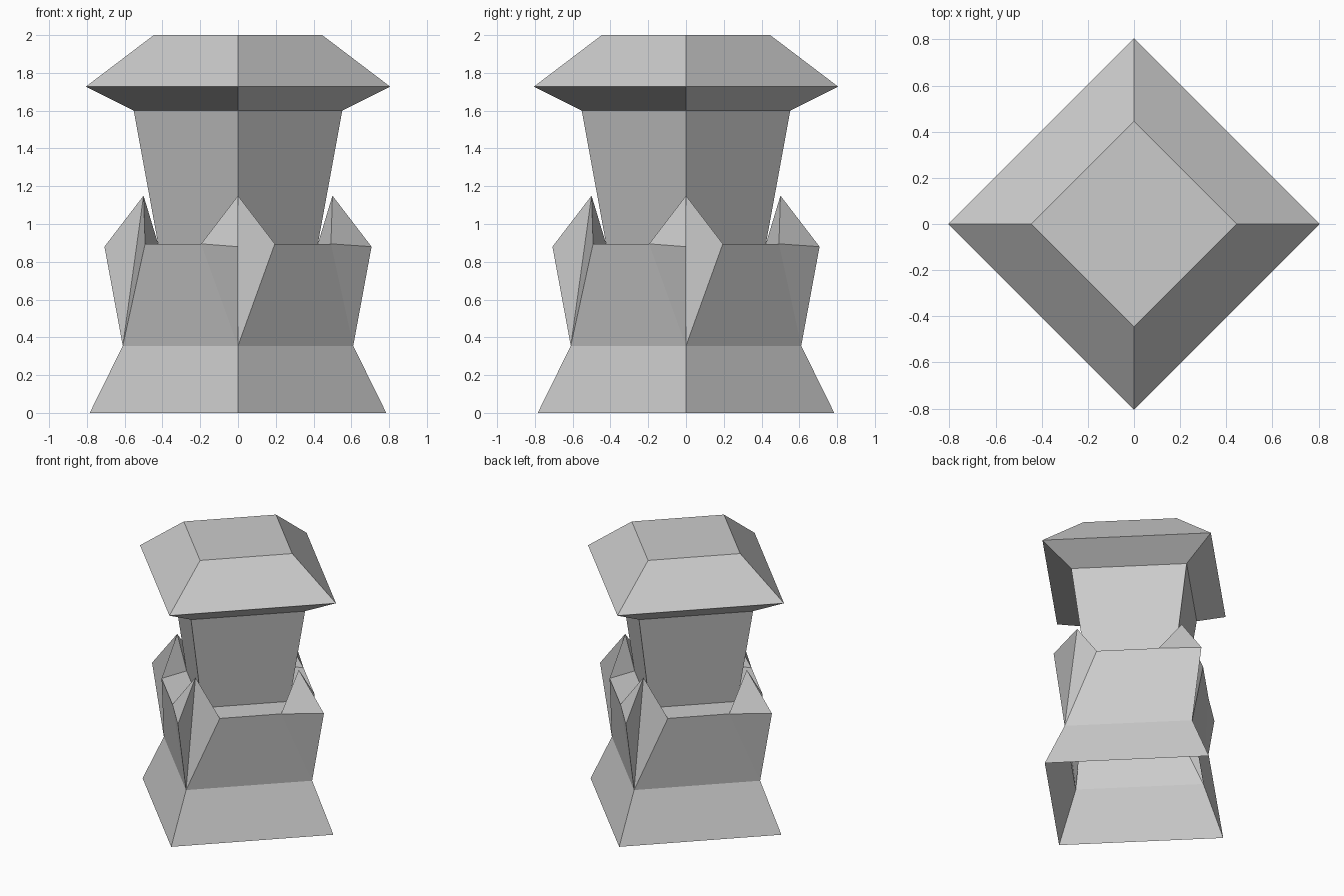
import bpy
from math import pi
from mathutils import Matrix, Vector

cube = bpy.data.objects.get("Cube")
if cube:
    bpy.data.objects.remove(cube, do_unlink=True)

stone = bpy.data.materials.new("stone_grey")
stone.use_nodes = True
GREY = (0.6, 0.6, 0.6, 1)
stone.diffuse_color = GREY
stone.node_tree.nodes["Principled BSDF"].inputs["Base Color"].default_value = GREY


def turn(point, quarter):
    return Matrix.Rotation(quarter * pi / 2, 3, "Z") @ Vector(point)


def make_part(name, faces):
    """Flat-shaded object from a list of polygons, welded at shared corners."""
    index, polys = {}, []
    for face in faces:
        keys = [tuple(round(c, 4) for c in p) for p in face]
        polys.append([index.setdefault(k, len(index)) for k in keys])
    mesh = bpy.data.meshes.new(name)
    mesh.from_pydata(list(index), [], polys)
    mesh.materials.append(stone)
    obj = bpy.data.objects.new(name, mesh)
    bpy.context.collection.objects.link(obj)
    return obj


def square_lathe(profile, closed_top=False):
    """Four-sided lathe of (radius, height) pairs, corners on the axes."""
    rings = [[turn((r, 0, z), q) for q in range(4)] for r, z in profile]
    faces = []
    for low, high in zip(rings, rings[1:]):
        for q in range(4):
            n = (q + 1) % 4
            faces.append([low[q], low[n], high[n], high[q]])
    if closed_top:
        faces.append(rings[-1])
    return faces


# Corner points of one battlement, on the +x corner
foot = (0.61, 0, 0.355)
outer = (0.707, 0, 0.88)
peak = (0.5, 0, 1.15)
inner = (0.423, 0, 0.895)
side_a = (0.492, -0.195, 0.895)
side_b = (0.492, 0.195, 0.895)

# Flared foot, open underneath
make_part("flared_base", square_lathe([(0.785, 0), (0.61, 0.355)]))

# Walls and the ledge around the neck
walls, ledge = [], []
for q in range(4):
    walls.append([turn(foot, q), turn(foot, q + 1), turn(side_a, q + 1), turn(side_b, q)])
    ledge.append([turn(side_b, q), turn(side_a, q + 1), turn(inner, q + 1), turn(inner, q)])
make_part("lower_wall", walls)
make_part("ledge", ledge)

# Pointed battlements on the four corners
horn = [
    (foot, outer, side_a), (outer, peak, side_a),
    (peak, foot, side_b), (peak, outer, foot),
    (peak, inner, side_a), (peak, side_b, inner),
]
for q, place in enumerate(("left", "back", "right", "front")):
    make_part("corner_battlement_" + place, [[turn(p, q) for p in f] for f in horn])

# Neck widening upward, and the bevelled cap
make_part("neck", square_lathe([(0.423, 0.895), (0.552, 1.6)]))
make_part("cap", square_lathe([(0.552, 1.6), (0.806, 1.727), (0.446, 2)], True))
